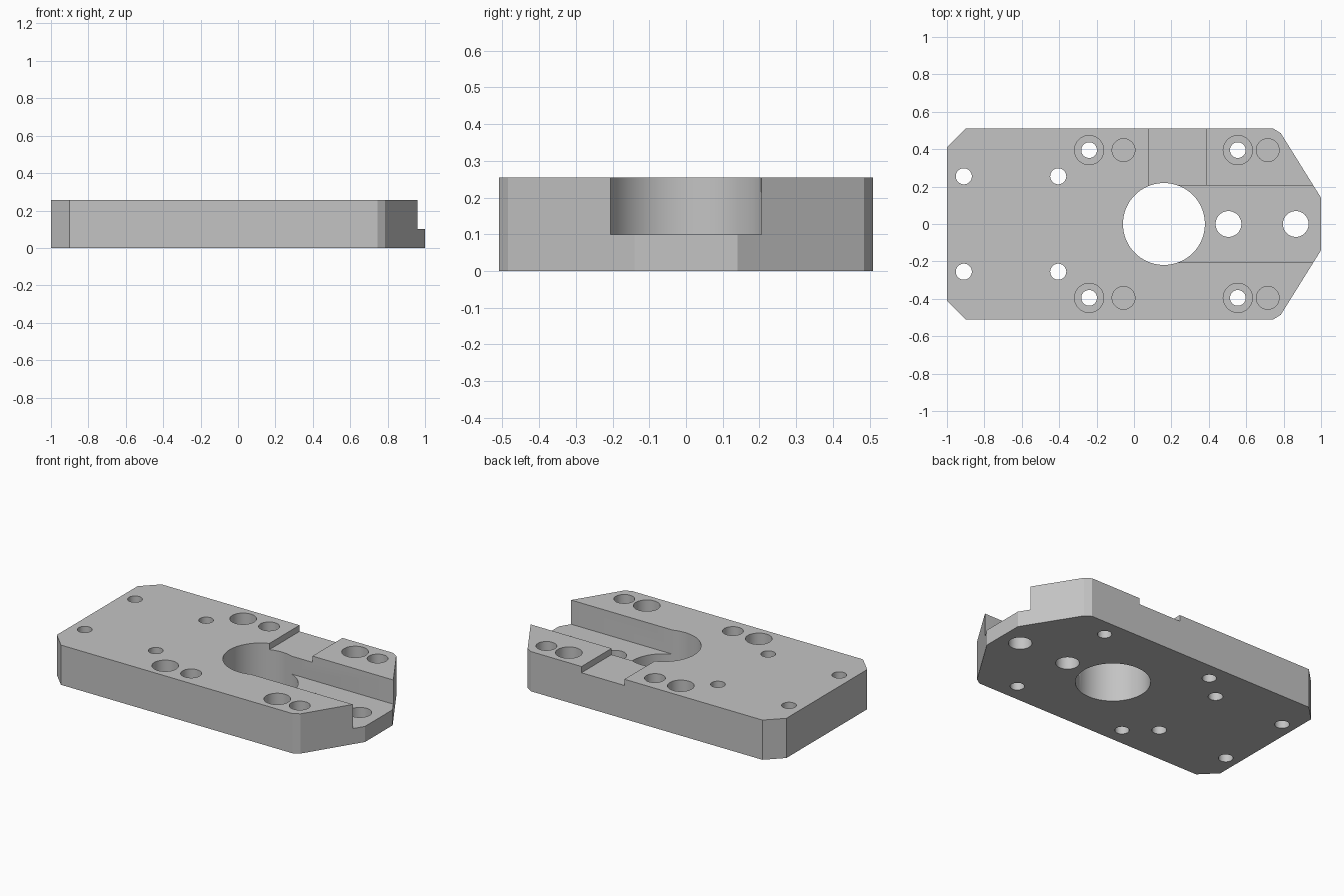
import bpy
import bmesh
from mathutils import Matrix

default = bpy.data.objects.get("Cube")
if default:
    bpy.data.objects.remove(default, do_unlink=True)

HEIGHT = 0.255

# Material
grey = bpy.data.materials.new("machined grey")
grey.use_nodes = True
colour = (0.55, 0.55, 0.55, 1)
grey.diffuse_color = colour
grey.node_tree.nodes["Principled BSDF"].inputs["Base Color"].default_value = colour


def make_object(name, bm):
    bmesh.ops.recalc_face_normals(bm, faces=bm.faces)
    mesh = bpy.data.meshes.new(name)
    bm.to_mesh(mesh)
    bm.free()
    mesh.materials.append(grey)
    obj = bpy.data.objects.new(name, mesh)
    bpy.context.collection.objects.link(obj)
    return obj


# Plate: half outline mirrored across the long axis, then extruded
half = [(1, 0.14), (0.785, 0.485), (0.745, 0.51), (-0.9, 0.51), (-1, 0.41)]
outline = half + [(x, -y) for x, y in reversed(half)]
bm = bmesh.new()
base = bm.faces.new([bm.verts.new((x, y, 0)) for x, y in outline])
top = bmesh.ops.extrude_face_region(bm, geom=[base])
top_verts = [g for g in top["geom"] if isinstance(g, bmesh.types.BMVert)]
bmesh.ops.translate(bm, verts=top_verts, vec=(0, 0, HEIGHT))
plate = make_object("mounting_plate", bm)


def cut(bm):
    cutter = make_object("cutter", bm)
    cutter.hide_render = True
    mod = plate.modifiers.new("cut", "BOOLEAN")
    mod.operation = "DIFFERENCE"
    mod.solver = "EXACT"
    mod.object = cutter
    bpy.ops.object.modifier_apply(modifier=mod.name)
    bpy.data.objects.remove(cutter, do_unlink=True)


def cut_box(x0, x1, y0, y1, floor):
    z1 = HEIGHT + 0.1
    bm = bmesh.new()
    bmesh.ops.create_cube(bm, size=1)
    bmesh.ops.scale(bm, verts=bm.verts, vec=(x1 - x0, y1 - y0, z1 - floor))
    bmesh.ops.translate(bm, verts=bm.verts,
                        vec=((x0 + x1) / 2, (y0 + y1) / 2, (floor + z1) / 2))
    cut(bm)


def cut_hole(x, y, radius, floor=-0.1, segments=40):
    z1 = HEIGHT + 0.1
    bm = bmesh.new()
    bmesh.ops.create_cone(bm, cap_ends=True, segments=segments, radius1=radius,
                          radius2=radius, depth=z1 - floor,
                          matrix=Matrix.Translation((x, y, (floor + z1) / 2)))
    cut(bm)


bpy.context.view_layer.objects.active = plate
plate.select_set(True)

# Central bore, end slot and shallow side notch
cut_hole(0.16, 0, 0.219, segments=96)
cut_box(0.16, 1.2, -0.205, 0.205, 0.1)
cut_box(0.08, 0.385, 0.1, 0.7, HEIGHT - 0.04)

# Holes through the slot floor
for x in (0.505, 0.865):
    cut_hole(x, 0, 0.069)

for side in (-1, 1):
    # Small through holes
    for x in (-0.91, -0.405):
        cut_hole(x, side * 0.255, 0.043)
    # Counterbored screw holes with a blind dowel hole beside each
    for screw, dowel in ((-0.24, -0.056), (0.555, 0.715)):
        cut_hole(screw, side * 0.395, 0.078, floor=0.1)
        cut_hole(screw, side * 0.395, 0.042)
        cut_hole(dowel, side * 0.395, 0.061, floor=0.1)

bpy.ops.object.shade_smooth_by_angle(angle=0.4)
